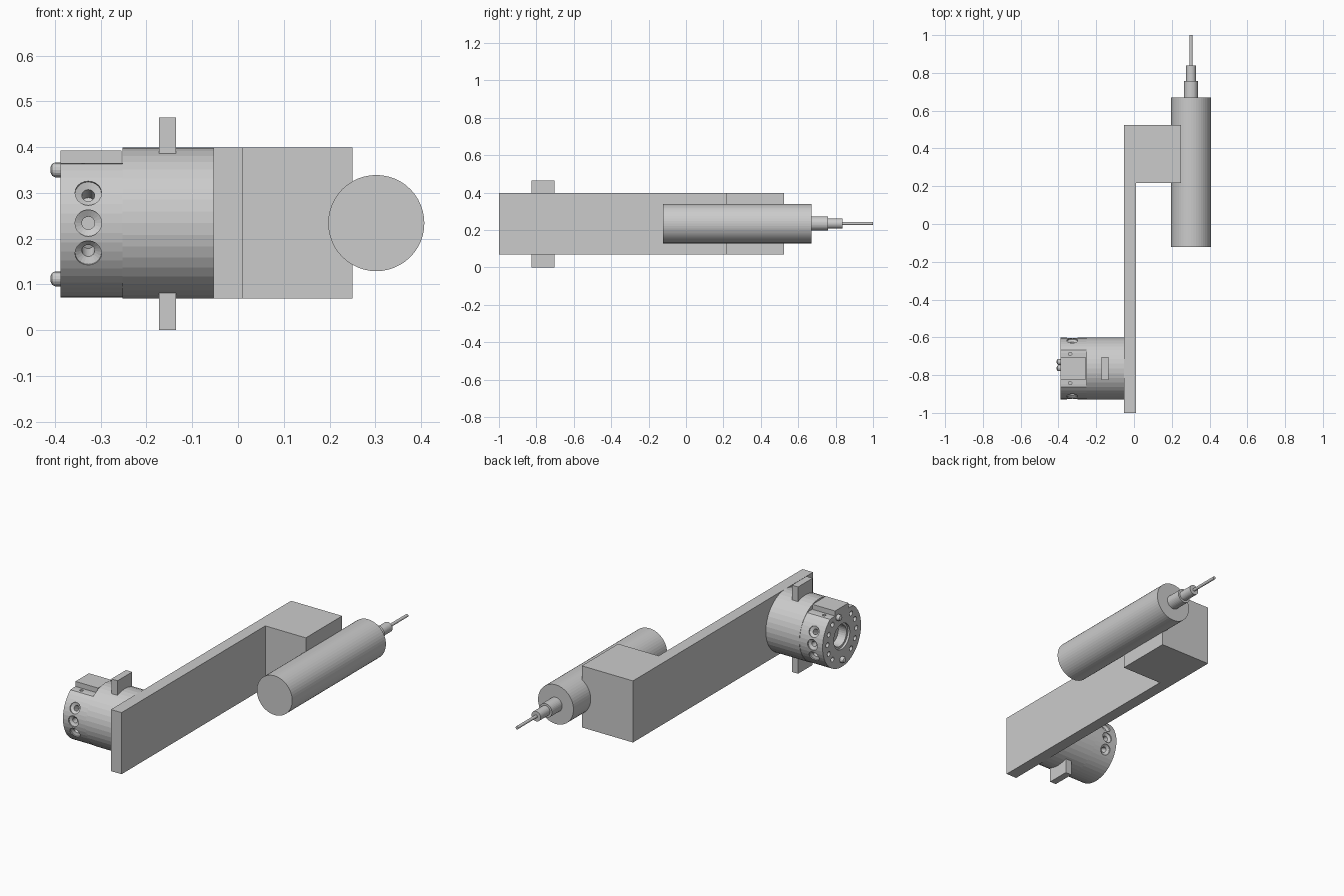
import bpy, bmesh, math
from mathutils import Matrix, Vector

if "Cube" in bpy.data.objects:
    bpy.data.objects.remove(bpy.data.objects["Cube"])

CY, CZ = -0.765, 0.234          # tool changer axis (along x)


def finish(name, bm):
    bmesh.ops.recalc_face_normals(bm, faces=bm.faces)
    me = bpy.data.meshes.new(name)
    bm.to_mesh(me)
    bm.free()
    ob = bpy.data.objects.new(name, me)
    bpy.context.collection.objects.link(ob)
    return ob


def lathe(bm, profile, origin, direction, n=32):
    """Closed solid of revolution from (radius, distance) pairs along a direction."""
    rot = Vector(direction).to_track_quat('Z', 'Y').to_matrix().to_4x4()
    m = Matrix.Translation(origin) @ rot
    rings = [[bm.verts.new(m @ Vector((r * math.cos(2 * math.pi * i / n),
                                       r * math.sin(2 * math.pi * i / n), t)))
              for i in range(n)] for r, t in profile]
    for a, b in zip(rings, rings[1:]):
        for i in range(n):
            j = (i + 1) % n
            bm.faces.new((a[i], a[j], b[j], b[i]))
    bm.faces.new(rings[0][::-1])
    bm.faces.new(rings[-1])


def turned(name, profile, origin, direction, n=32):
    bm = bmesh.new()
    lathe(bm, profile, origin, direction, n)
    return finish(name, bm)


def prism(name, pts, offset):
    """Extrude a flat polygon by an offset vector."""
    bm = bmesh.new()
    f = bm.faces.new([bm.verts.new(p) for p in pts])
    ext = bmesh.ops.extrude_face_region(bm, geom=[f])
    bmesh.ops.translate(bm, vec=offset,
                        verts=[v for v in ext['geom'] if isinstance(v, bmesh.types.BMVert)])
    return finish(name, bm)


def box(name, x0, x1, y0, y1, z0, z1):
    return prism(name, [(x0, y0, z0), (x1, y0, z0), (x1, y1, z0), (x0, y1, z0)], (0, 0, z1 - z0))


# L-shaped bracket: long plate with end block
prism("bracket_arm", [(x, y, 0.069) for x, y in
      [(-0.053, -1), (0.01, -1), (0.01, 0.217), (0.25, 0.217), (0.25, 0.525), (-0.053, 0.525)]],
      (0, 0, 0.33))

# Spindle motor with stepped collet and bit
turned("spindle_body", [(0.105, 0), (0.105, 0.793)], (0.302, -0.122, CZ), (0, 1, 0), 48)
turned("spindle_nose", [(0.038, 0), (0.038, 0.087), (0.027, 0.087), (0.027, 0.167),
                        (0.008, 0.167), (0.008, 0.329)], (0.302, 0.671, CZ), (0, 1, 0))

# Changer base and its two locking tabs
turned("changer_base", [(0.165, 0), (0.165, 0.199)], (-0.252, CY, CZ), (1, 0, 0), 40)
for label, z0, z1 in (("lower", 0, 0.081), ("upper", 0.384, 0.465)):
    box(label + "_tab", -0.172, -0.135, CY - 0.062, CY + 0.062, z0, z1)

# Changer head: drum with a flat top
N = 48
head = prism("changer_head",
             [(-0.388, CY + 0.163 * math.cos(2 * math.pi * i / N),
               CZ + min(0.131, 0.163 * math.sin(2 * math.pi * i / N))) for i in range(N)],
             (0.136, 0, 0))
box("head_top_key", -0.388, -0.254, CY - 0.057, CY + 0.057, CZ + 0.131, CZ + 0.158)

# Cutters: stepped bore, face holes, radial side ports, holes in the flats
bm = bmesh.new()
lathe(bm, [(0.068, -0.02), (0.068, 0.012), (0.056, 0.012), (0.056, 0.06)],
      (-0.388, CY, CZ), (1, 0, 0), 32)
for s in (-1, 1):
    for deg in (-50, -25, 0, 25, 50):
        a = math.radians(deg)
        lathe(bm, [(0.013, -0.02), (0.013, 0.022)],
              (-0.388, CY + s * 0.122 * math.cos(a), CZ + 0.122 * math.sin(a)), (1, 0, 0), 14)
    for deg in (-24, 0, 24):
        a = math.radians(deg)
        d = Vector((0, s * math.cos(a), math.sin(a)))
        lathe(bm, [(0.014, 0.105), (0.014, 0.148), (0.029, 0.156), (0.029, 0.19)],
              Vector((-0.327, CY, CZ)), d, 20)
    lathe(bm, [(0.009, 0.112), (0.009, 0.15)], (-0.338, CY + s * 0.077, CZ), (0, 0, 1), 12)
cutter = finish("head_cutter", bm)
cutter.hide_render = True
mod = head.modifiers.new("holes", 'BOOLEAN')
mod.operation, mod.solver, mod.object = 'DIFFERENCE', 'EXACT', cutter
bpy.context.view_layer.objects.active = head
bpy.ops.object.modifier_apply(modifier=mod.name)
bpy.data.objects.remove(cutter)

# Rounded locating pins on the head face
for label, dy, z in (("upper", 0.035, 0.35), ("lower", 0.002, 0.112)):
    turned(label + "_pin", [(0.016, -0.01), (0.016, 0.012), (0.013, 0.018), (0.007, 0.021)],
           (-0.388, CY + dy, z), (-1, 0, 0), 16)
